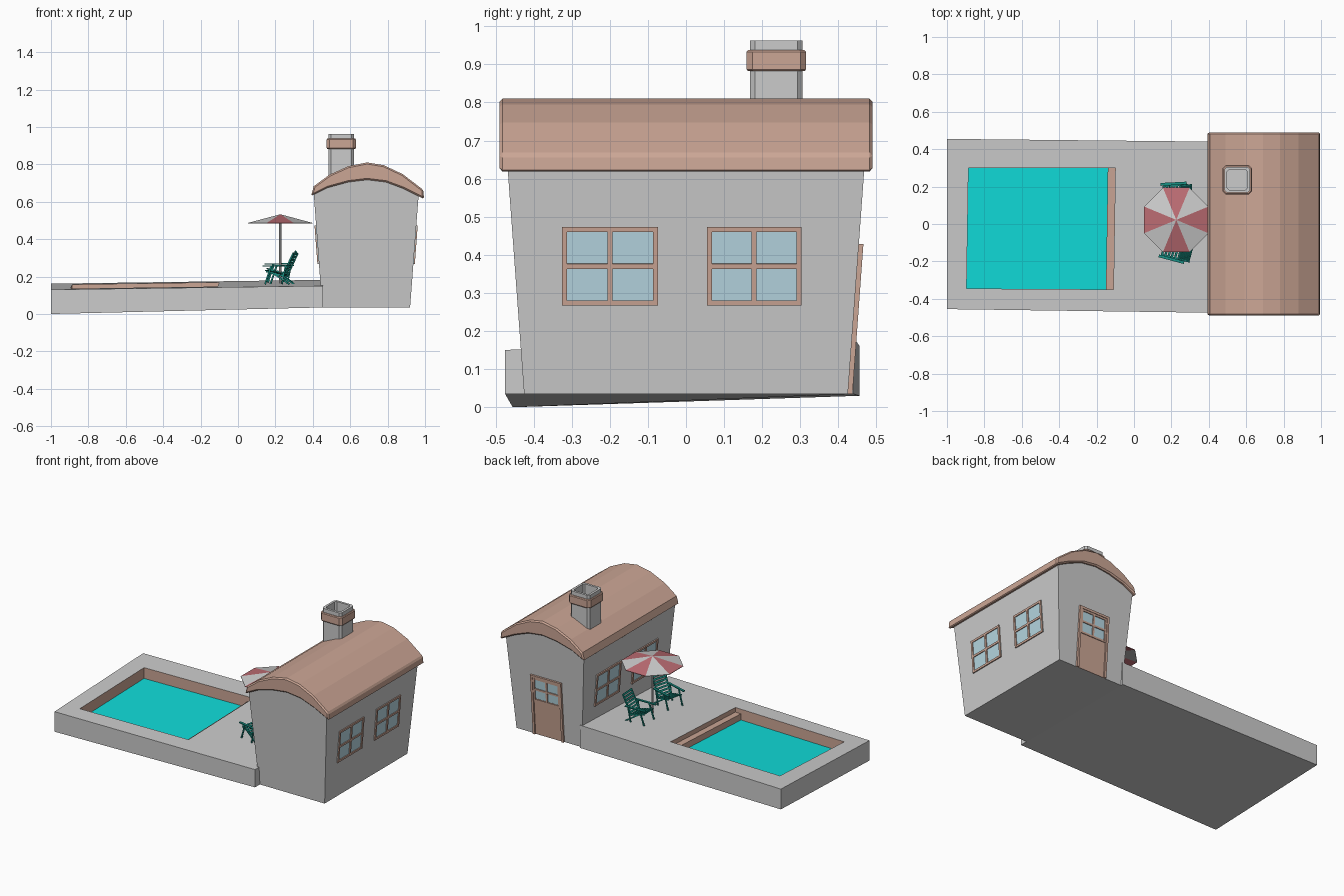
import bpy, bmesh, math
from mathutils import Matrix, Vector

if "Cube" in bpy.data.objects:
    bpy.data.objects.remove(bpy.data.objects["Cube"])


def mat(name, rgb):
    m = bpy.data.materials.new(name)
    m.diffuse_color = (*rgb, 1)
    m.use_nodes = True
    m.node_tree.nodes["Principled BSDF"].inputs["Base Color"].default_value = m.diffuse_color
    return m


GREY = None
BROWN = mat("brown", (0.60, 0.38, 0.30))
GLASS = mat("glass", (0.47, 0.68, 0.76))
WATER = mat("water", (0.005, 0.72, 0.70))
TEAL = mat("teal", (0.01, 0.28, 0.23))
RED = mat("red", (0.50, 0.15, 0.17))
WHITE = mat("white", (0.8, 0.8, 0.8))


def finish(bm, name, mats=(), bevel=0):
    bmesh.ops.recalc_face_normals(bm, faces=bm.faces)
    me = bpy.data.meshes.new(name)
    bm.to_mesh(me)
    bm.free()
    for m in mats:
        me.materials.append(m)
    ob = bpy.data.objects.new(name, me)
    bpy.context.collection.objects.link(ob)
    if bevel:
        b = ob.modifiers.new("bevel", "BEVEL")
        b.width, b.segments = bevel, 1
        b.limit_method, b.angle_limit = "ANGLE", math.radians(40)
    return ob


def skin(bm, rings, closed=False, mi=0):
    """Join equal-length rings with quads; cap the ends unless closed."""
    vs = [[bm.verts.new(p) for p in r] for r in rings]
    n = len(vs[0])
    for a, b in zip(vs, vs[1:] + ([vs[0]] if closed else [])):
        for i in range(n):
            j = (i + 1) % n
            bm.faces.new((a[i], a[j], b[j], b[i])).material_index = mi
    if not closed:
        for r in (vs[0], vs[-1]):
            bm.faces.new(r).material_index = mi
    return vs


def box(bm, M, u, v, d, mi=0):
    """Box given by its ranges along the three axes of frame M."""
    skin(bm, [[M @ Vector((a, b, c)) for a, b in
               ((u[0], v[0]), (u[1], v[0]), (u[1], v[1]), (u[0], v[1]))] for c in d], mi=mi)


# Deck: slightly tilted slab with a sunken pool
def deck_z(x, y):
    return 0.13 + (x + 1) * 0.0145 + (y + 0.455) * 0.035


outer = [(-1, -0.455), (0.455, -0.475), (0.455, 0.44), (-1, 0.455)]
pool = [(-0.895, -0.345), (-0.11, -0.35), (-0.10, 0.30), (-0.885, 0.30)]
bottom_z = [0, 0.035, 0.035, 0.03]
DEPTH = 0.07
bm = bmesh.new()
rings = [[(x, y, z) for (x, y), z in zip(outer, bottom_z)],
         [(x, y, deck_z(x, y)) for x, y in outer],
         [(x, y, deck_z(x, y)) for x, y in pool],
         [(x, y, deck_z(x, y) - DEPTH) for x, y in pool]]
skin(bm, rings)
bm.faces.ensure_lookup_table()
for f in bm.faces[8:12]:
    f.material_index = 1
bm.faces[-1].material_index = 2
finish(bm, "deck_and_pool", (WHITE, BROWN, WATER))

# Pool step
bm = bmesh.new()
step = [(-0.15, -0.35), (-0.11, -0.35), (-0.10, 0.30), (-0.14, 0.30)]
skin(bm, [[(x, y, deck_z(x, y) - h) for x, y in step] for h in (DEPTH, 0.03)])
finish(bm, "pool_step", (BROWN,))

# House walls, flaring upward under an arched top
under = [(0.39, 0.63), (0.48, 0.675), (0.59, 0.705), (0.69, 0.717),
         (0.79, 0.705), (0.885, 0.67), (0.995, 0.615)]
over = [(0.405, 0.683), (0.49, 0.745), (0.59, 0.79), (0.69, 0.81),
        (0.78, 0.795), (0.88, 0.748), (0.99, 0.664)]
wall = [(0.45, 0.035), (0.92, 0.035), (0.966, 0.64)] + \
       [(x, z + 0.01) for x, z in under[-2:0:-1]] + [(0.405, 0.645)]
bm = bmesh.new()
skin(bm, [[(x, s * (0.425 + (z - 0.035) * 0.073), z) for x, z in wall] for s in (-1, 1)])
finish(bm, "house_walls")

# Roof
bm = bmesh.new()
skin(bm, [[(x, y, z) for x, z in under + over[::-1]] for y in (-0.49, 0.49)])
finish(bm, "roof", (BROWN,), 0.008)


# Chimney and its band
def chamfered(h, c, z, cx=0.552, cy=0.237):
    pts = []
    for k in range(4):
        R = Matrix.Rotation(k * math.pi / 2, 2)
        pts += [R @ Vector((h, -h + c)), R @ Vector((h, h - c))]
    return [(cx + p.x, cy + p.y, z) for p in pts]


bm = bmesh.new()
skin(bm, [chamfered(0.069, 0.013, 0.70), chamfered(0.069, 0.013, 0.963),
          chamfered(0.054, 0.010, 0.963), chamfered(0.054, 0.010, 0.82)])
finish(bm, "chimney")
bm = bmesh.new()
skin(bm, [chamfered(h, 0.015, z) for h, z in ((0.066, 0.882), (0.074, 0.882), (0.078, 0.887),
                                              (0.078, 0.933), (0.074, 0.938), (0.066, 0.938))], True)
finish(bm, "chimney_band", (BROWN,))


# Windows and door lie in frames that follow the sloping walls
def wall_frame(origin, u, n, tilt):
    u, n = Vector(u), Vector(n)
    v = (Vector((0, 0, 1)) + n * tilt).normalized()
    M = Matrix((u, v, u.cross(v))).transposed().to_4x4()
    M.translation = origin
    return M


def glazing(bm, M, u, v, t, back=-0.01):
    """Four panes with surrounding bars; material 0 bars, 1 glass."""
    um, vm, h = sum(u) / 2, sum(v) / 2, t / 2
    box(bm, M, u, v, (back, 0.002), 1)
    for a in ((u[0], u[0] + t), (um - h, um + h), (u[1] - t, u[1])):
        box(bm, M, a, v, (back, 0.008))
    for b in ((v[0], v[0] + t), (vm - h, vm + h), (v[1] - t, v[1])):
        box(bm, M, u, b, (back, 0.0075))


for side, x, s in (("right", 0.92, 1), ("left", 0.45, -1)):
    M = wall_frame((x, 0, 0.035), (0, s, 0), (s, 0, 0), 0.075)
    for k, u in enumerate(((-0.325, -0.073), (0.055, 0.303))):
        bm = bmesh.new()
        glazing(bm, M, u, (0.233, 0.44), 0.013)
        finish(bm, f"{side}_window_{k + 1}", (BROWN, GLASS))

M = wall_frame((0.685, 0.425, 0.035), (-1, 0, 0), (0, 1, 0), 0.073)
bm = bmesh.new()
box(bm, M, (-0.095, 0.095), (0, 0.24), (-0.01, 0.003))
glazing(bm, M, (-0.095, 0.095), (0.225, 0.38), 0.012)
for u in ((-0.11, -0.095), (0.095, 0.11)):
    box(bm, M, u, (0, 0.395), (-0.01, 0.012))
box(bm, M, (-0.11, 0.11), (0.38, 0.395), (-0.01, 0.0115))
finish(bm, "door", (BROWN, GLASS))

# Parasol: octagonal canopy in alternating colours on a thin pole
C = Vector((0.226, 0.022, 0))
bm = bmesh.new()
rim = [C + Vector((0.186 * math.cos(a), 0.186 * math.sin(a), 0.487))
       for a in (math.radians(22.5 + 45 * k) for k in range(8))]
for apex, drop in ((0.533, 0), (0.527, 0.003)):
    tip = bm.verts.new(C + Vector((0, 0, apex)))
    ring = [bm.verts.new(p - Vector((0, 0, drop))) for p in rim]
    for k in range(8):
        f = bm.faces.new((tip, ring[k], ring[(k + 1) % 8]))
        f.material_index = k % 2
    if drop == 0:
        first = ring
for k in range(8):
    j = (k + 1) % 8
    bm.faces.new((first[k], first[j], ring[j], ring[k])).material_index = k % 2
finish(bm, "parasol_canopy", (WHITE, RED))
bm = bmesh.new()
skin(bm, [[C + Vector((0.006 * math.cos(k * math.pi / 4), 0.006 * math.sin(k * math.pi / 4), z))
           for k in range(8)] for z in (0.155, 0.528)])
finish(bm, "parasol_pole")


# Slatted garden chairs
def bar(bm, p, q, y, w, t):
    """Bar in the side plane from p to q, centred at y with width w."""
    d = Vector((q[0] - p[0], 0, q[1] - p[1]))
    M = Matrix((d.normalized(), (0, 1, 0), d.normalized().cross(Vector((0, 1, 0))))).transposed().to_4x4()
    M.translation = (p[0], y, p[1])
    box(bm, M, (0, d.length), (-w / 2, w / 2), (-t / 2, t / 2))


def slats(bm, p, q, n, w, size):
    p, q = Vector(p), Vector(q)
    d = (q - p).normalized() * size / 2
    for k in range(n):
        c = p.lerp(q, k / (n - 1))
        bar(bm, c - d, c + d, 0, w, 0.004)


SEAT = ((-0.065, 0.068), (0.03, 0.045))
BACK = ((0.025, 0.04), (0.085, 0.165))
for name, loc, ang in (("front_chair", (0.225, -0.135), -15), ("back_chair", (0.225, 0.158), 3)):
    bm = bmesh.new()
    for s in (-1, 1):
        bar(bm, (-0.068, 0), (-0.035, 0.095), s * 0.055, 0.007, 0.008)
        bar(bm, (0.065, 0), (-0.03, 0.062), s * 0.049, 0.006, 0.008)
        bar(bm, (0.025, 0), (0.045, 0.098), s * 0.055, 0.006, 0.007)
        bar(bm, (-0.08, 0.097), (0.06, 0.10), s * 0.058, 0.015, 0.006)
        bar(bm, *SEAT, s * 0.047, 0.007, 0.008)
        bar(bm, *BACK, s * 0.047, 0.007, 0.008)
    slats(bm, (-0.065, 0.073), (0.025, 0.051), 6, 0.10, 0.011)
    slats(bm, (0.032, 0.062), (0.082, 0.163), 7, 0.10, 0.011)
    ob = finish(bm, name, (TEAL,))
    ob.location = (*loc, deck_z(*loc))
    ob.rotation_euler.z = math.radians(ang)
